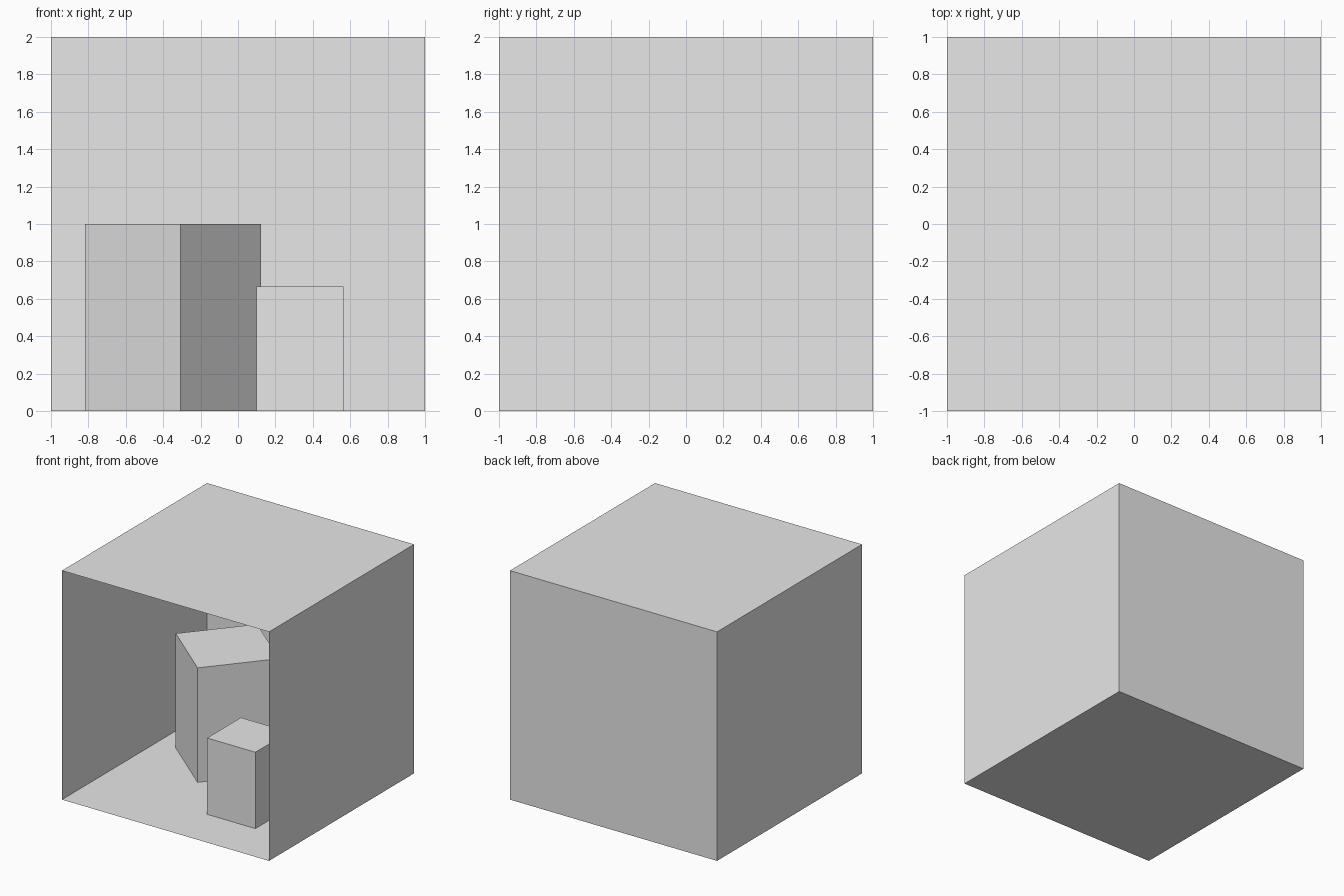
import bpy
import bmesh
from math import radians
from mathutils import Matrix, Vector

default = bpy.data.objects.get("Cube")
if default:
    bpy.data.objects.remove(default, do_unlink=True)

# One plain grey for everything
grey = bpy.data.materials.new("plain grey")
grey.use_nodes = True
colour = (0.8, 0.8, 0.8, 1)
grey.diffuse_color = colour
grey.node_tree.nodes["Principled BSDF"].inputs["Base Color"].default_value = colour


def box(name, centre, size, turn=0, open_front=False):
    """Box standing on the floor, optionally turned about z or open towards -y."""
    bm = bmesh.new()
    bmesh.ops.create_cube(bm, size=1)
    bmesh.ops.scale(bm, vec=size, verts=bm.verts)
    if open_front:
        front = [f for f in bm.faces if f.normal.y < -0.5]
        bmesh.ops.delete(bm, geom=front, context="FACES_ONLY")
        bmesh.ops.reverse_faces(bm, faces=bm.faces)
    move = Matrix.Translation(Vector((*centre, size[2] / 2)))
    bmesh.ops.transform(bm, matrix=move @ Matrix.Rotation(radians(turn), 4, "Z"), verts=bm.verts)
    mesh = bpy.data.meshes.new(name)
    bm.to_mesh(mesh)
    bm.free()
    mesh.materials.append(grey)
    obj = bpy.data.objects.new(name, mesh)
    bpy.context.collection.objects.link(obj)
    return obj


# Thin-walled room, open at the front
box("room_shell", (0, 0), (2, 2, 2), open_front=True)

# Two blocks standing inside
box("tall_block", (-0.348, 0.35), (0.667, 0.667, 1), turn=-40)
box("short_block", (0.332, -0.334), (0.466, 0.466, 0.667))
